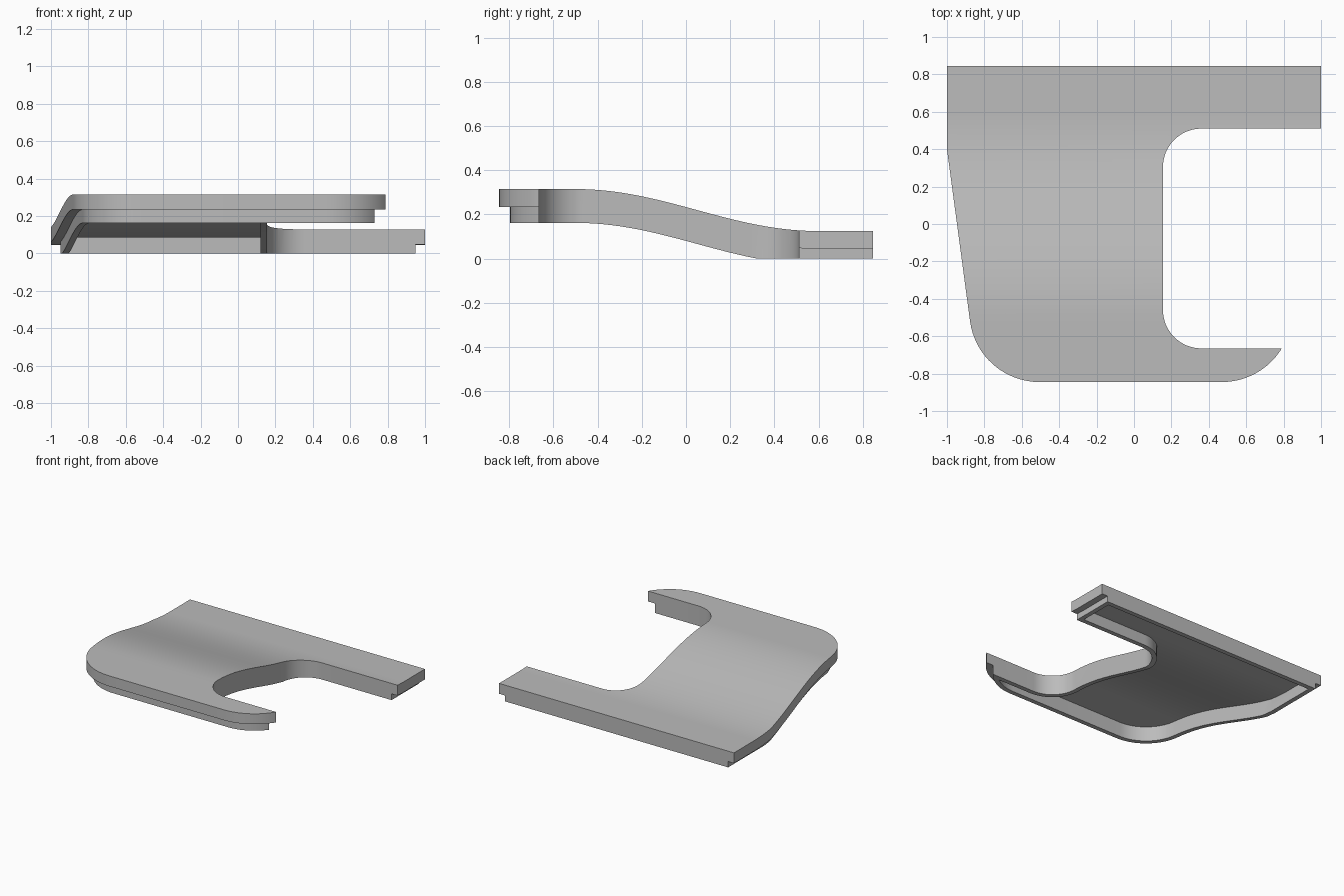
import bpy, bmesh, math
from mathutils import Vector

if "Cube" in bpy.data.objects:
    bpy.data.objects.remove(bpy.data.objects["Cube"], do_unlink=True)

BACK, FRONT = 0.845, -0.845
LIP, CEILING, DEPTH = 0.08, 0.04, 0.153    # measured down from the top surface
INSET, WALL = 0.05, 0.035


def top_z(y):
    """Height of the S-shaped top surface."""
    t = min(max((y + 0.5) / 1.1, 0), 1)
    return 0.125 + 0.19 * (0.5 + 0.5 * math.cos(math.pi * t))


def arc(cx, cy, r, a, b, n=16):
    angles = [math.radians(a + (b - a) * i / n) for i in range(n + 1)]
    return [(cx + r * math.cos(t), cy + r * math.sin(t)) for t in angles]


def solid(name, base, sweep):
    """Extrude a closed loop of points along a vector."""
    bm = bmesh.new()
    face = bm.faces.new([bm.verts.new(p) for p in base])
    new = bmesh.ops.extrude_face_region(bm, geom=[face])["geom"]
    moved = [v for v in new if isinstance(v, bmesh.types.BMVert)]
    bmesh.ops.translate(bm, verts=moved, vec=Vector(sweep))
    bmesh.ops.recalc_face_normals(bm, faces=bm.faces)
    mesh = bpy.data.meshes.new(name)
    bm.to_mesh(mesh)
    bm.free()
    obj = bpy.data.objects.new(name, mesh)
    bpy.context.scene.collection.objects.link(obj)
    return obj


def prism(name, outline):
    return solid(name, [(x, y, -1) for x, y in outline], (0, 0, 2))


def slab(name, upper, lower):
    """Wide sheet between two height functions of y."""
    ys = [-1.5] + [-0.5 + 1.1 * i / 44 for i in range(45)] + [1.5]
    loop = [(-2, y, upper(y)) for y in ys]
    loop += [(-2, y, lower(y)) for y in reversed(ys)]
    # drop points that lie on a straight run
    keep = []
    for i, p in enumerate(loop):
        a, b = Vector(loop[i - 1]), Vector(loop[(i + 1) % len(loop)])
        if (Vector(p) - a).cross(b - Vector(p)).length > 1e-9:
            keep.append(p)
    return solid(name, keep, (4, 0, 0))


def outer(d, back):
    """Plan outline without the side opening, inset by d."""
    r = 0.375 - d
    return ([(1 - d, back), (-1 + d, back), (-1 + d, 0.4)]
            + arc(-0.505, -0.47, r, 187.6, 270)
            + arc(0.47, -0.47, r, 270, 360) + [(1 - d, -0.1)])


def opening(d):
    """Rounded side opening, grown by d."""
    r, x = 0.205 + d, 0.36
    return ([(1.5, 0.51 + d)] + arc(x, 0.305, r, 90, 180)
            + arc(x, -0.46, r, 180, 270) + [(1.5, -0.665 - d)])


def combine(obj, other, operation):
    mod = obj.modifiers.new("cut", 'BOOLEAN')
    mod.operation, mod.solver, mod.object = operation, 'EXACT', other
    graph = bpy.context.evaluated_depsgraph_get()
    mesh = bpy.data.meshes.new_from_object(obj.evaluated_get(graph))
    obj.modifiers.clear()
    obj.data = mesh
    bpy.data.objects.remove(other, do_unlink=True)


# curved plate with its side opening
plate = slab("curved_cover_plate", top_z, lambda y: max(0, top_z(y) - DEPTH))
combine(plate, prism("outline", outer(0, BACK)), 'INTERSECT')
combine(plate, prism("opening", opening(0)), 'DIFFERENCE')

# step under the outer lip
step = slab("step", lambda y: top_z(y) - LIP, lambda y: -0.5)
combine(step, prism("rim_outline", outer(INSET, BACK + 0.3)), 'DIFFERENCE')
combine(plate, step, 'DIFFERENCE')

# hollow underside inside the rim
hollow = slab("hollow", lambda y: top_z(y) - CEILING, lambda y: -0.5)
combine(hollow, prism("hollow_outline", outer(INSET + WALL, BACK - WALL)), 'INTERSECT')
combine(hollow, prism("opening_wall", opening(WALL)), 'DIFFERENCE')
combine(plate, hollow, 'DIFFERENCE')

# plain grey finish
grey = bpy.data.materials.new("plain_grey")
grey.use_nodes = True
colour = (0.5, 0.5, 0.5, 1)
grey.diffuse_color = colour
grey.node_tree.nodes["Principled BSDF"].inputs["Base Color"].default_value = colour
plate.data.materials.clear()
plate.data.materials.append(grey)

bpy.ops.object.select_all(action='DESELECT')
plate.select_set(True)
bpy.context.view_layer.objects.active = plate
bpy.ops.object.shade_smooth_by_angle(angle=math.radians(30))
